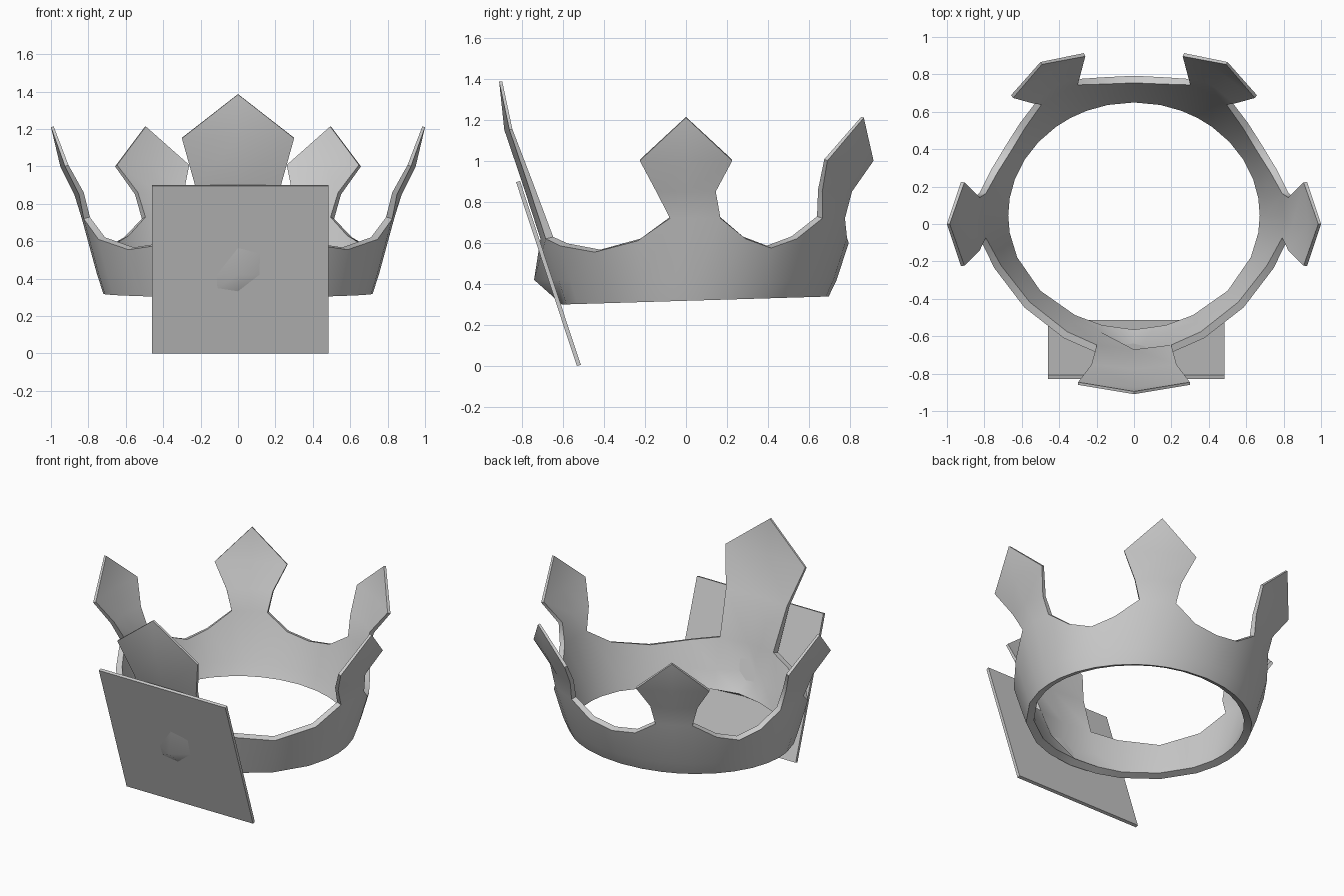
import bpy, bmesh
from math import radians, sin, cos
from mathutils import Vector

old = bpy.data.objects.get("Cube")
if old:
    bpy.data.objects.remove(old, do_unlink=True)

# One plain grey for everything
grey = bpy.data.materials.new("plain grey")
grey.use_nodes = True
grey.diffuse_color = (0.6, 0.6, 0.6, 1)
grey.node_tree.nodes["Principled BSDF"].inputs["Base Color"].default_value = (0.6, 0.6, 0.6, 1)


def band_point(angle, z):
    """Outer wall of the flared oval band."""
    a, rise = radians(angle), z - 0.3
    return Vector((0.72 * (1 + 0.38 * rise) * cos(a),
                   0.045 + 0.65 * (1 + 0.5 * rise) * sin(a), z))


# Rim heights around the +x half, from front to back; the other half is mirrored
rim = [(-90, 0.62), (-75, 0.62), (-62, 0.585), (-42, 0.555), (-22, 0.61),
       (-9, 0.72), (0, 0.72), (9, 0.72), (19, 0.62), (30, 0.575), (41, 0.62),
       (52, 0.72), (60, 0.72), (68, 0.72), (78, 0.625), (90, 0.6)]
rim += [(180 - a, z) for a, z in reversed(rim[1:-1])]
count = len(rim)

# Points: height, half width, distance from the axis; the last entry is the tip
small = [(0.85, 0.145, 0.875), (1.0, 0.225, 0.95), (1.21, 0, 1.0)]
large = [(0.9, 0.23, 0.8), (1.15, 0.3, 0.885), (1.385, 0, 0.91)]
spikes = {-90: large, 0: small, 60: small, 120: small, 180: small}

bm = bmesh.new()
columns = []
for angle, top in rim:
    foot = band_point(angle, 0.3)
    foot.z += 0.03 * (foot.y + 0.6)
    middle = band_point(angle, 0.42)
    if angle == -90:
        middle.y = -0.74
    columns.append([bm.verts.new(p) for p in (foot, middle, band_point(angle, top))])

# Band wall
for i in range(count):
    a, b = columns[i], columns[(i + 1) % count]
    for r in range(2):
        bm.faces.new((a[r], b[r], b[r + 1], a[r + 1]))

# Points growing out of the rim
for i, (angle, top) in enumerate(rim):
    if angle not in spikes:
        continue
    out = Vector((cos(radians(angle)), sin(radians(angle)), 0))
    side = Vector((-out.y, out.x, 0))
    below = [columns[(i + k) % count][2] for k in (-1, 0, 1)]
    for z, half, reach in spikes[angle]:
        centre = out * reach + Vector((0, 0, z))
        if half == 0:
            tip = bm.verts.new(centre)
            for k in range(2):
                bm.faces.new((below[k], below[k + 1], tip))
        else:
            row = [bm.verts.new(centre + side * half * k - out * 0.025 * abs(k))
                   for k in (-1, 0, 1)]
            for k in range(2):
                bm.faces.new((below[k], below[k + 1], row[k + 1], row[k]))
            below = row

mesh = bpy.data.meshes.new("crown")
bm.to_mesh(mesh)
bm.free()
mesh.materials.append(grey)
crown = bpy.data.objects.new("crown", mesh)
bpy.context.collection.objects.link(crown)

# Wall thickness, thinning towards the tips
group = crown.vertex_groups.new(name="thickness")
for v in mesh.vertices:
    group.add([v.index], max(0.3, min(1, 1.4 - v.co.z)), 'REPLACE')
shell = crown.modifiers.new("wall", 'SOLIDIFY')
shell.thickness = 0.05
shell.offset = -1
shell.vertex_group = group.name
bpy.context.view_layer.objects.active = crown
crown.select_set(True)
bpy.ops.object.modifier_apply(modifier=shell.name)
bpy.ops.object.shade_smooth_by_angle(angle=radians(50))

# Leaning square plate in front
bpy.ops.mesh.primitive_cube_add(size=1, location=(0.012, -0.67, 0.451),
                                rotation=(radians(18.3), 0, 0))
plate = bpy.context.object
plate.name = "front_plate"
plate.scale = (0.945, 0.02, 0.943)
plate.data.materials.append(grey)
